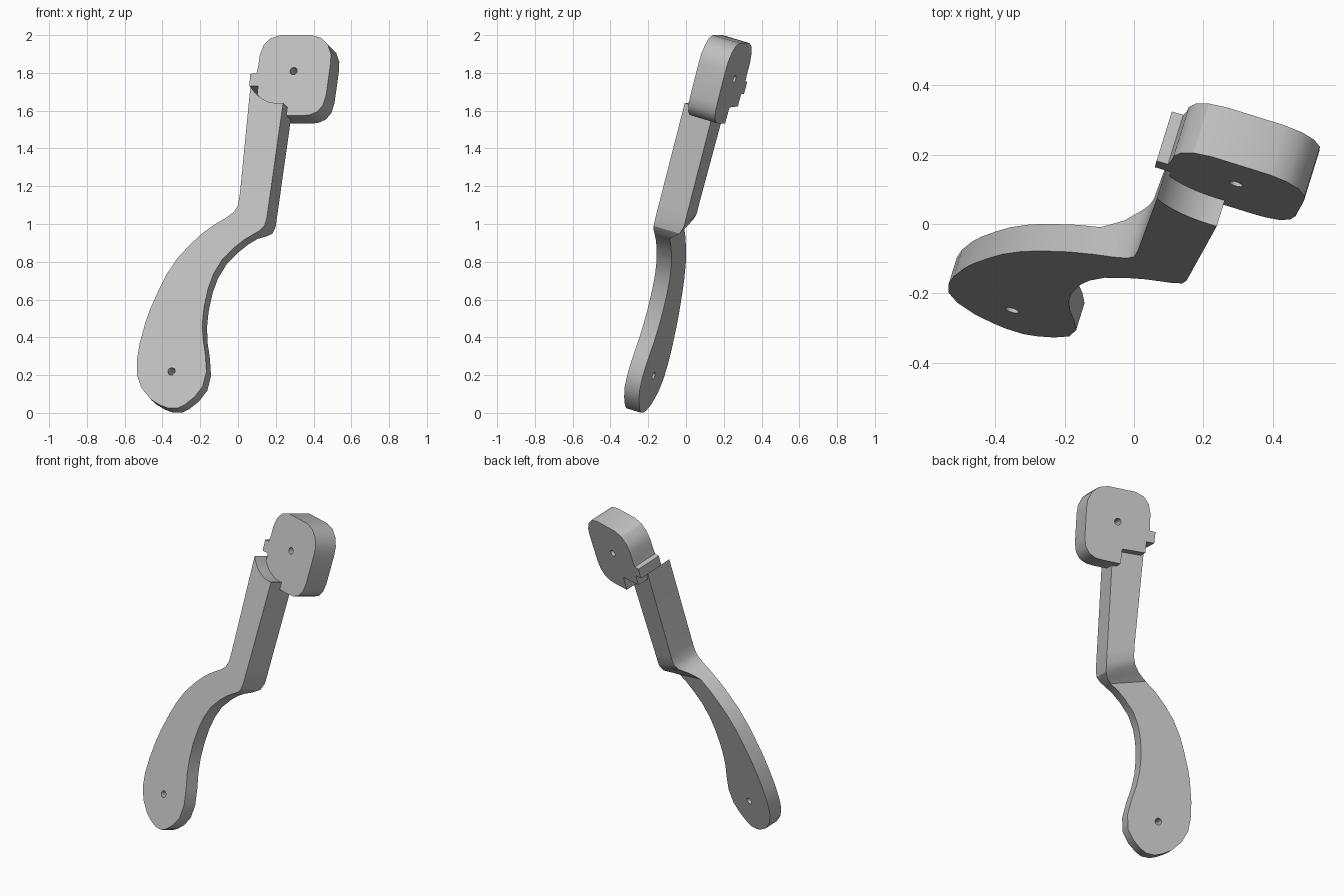
import bpy
import bmesh
from mathutils import Vector

if "Cube" in bpy.data.objects:
    bpy.data.objects.remove(bpy.data.objects["Cube"], do_unlink=True)

grey = bpy.data.materials.new("plain grey")
grey.use_nodes = True
GREY = (0.52, 0.52, 0.52, 1)
grey.diffuse_color = GREY
grey.node_tree.nodes["Principled BSDF"].inputs["Base Color"].default_value = GREY

# All parts share one tilted front plane; depth runs backwards along its normal
BACK = Vector((0.28, 0.9, -0.27)).normalized()


def on_plane(x, z, depth=0.0):
    """Point seen at (x, z) from the front, on the plane at the given depth."""
    return Vector((x, (0.27 * z - 0.28 * x - 0.382 + 0.98 * depth) / 0.9, z))


def make_object(name, bm):
    bmesh.ops.recalc_face_normals(bm, faces=bm.faces)
    mesh = bpy.data.meshes.new(name)
    bm.to_mesh(mesh)
    bm.free()
    mesh.materials.append(grey)
    obj = bpy.data.objects.new(name, mesh)
    bpy.context.collection.objects.link(obj)
    return obj


def prism(name, outline, depth, thickness):
    bm = bmesh.new()
    front = [bm.verts.new(on_plane(x, z, depth)) for x, z in outline]
    back = [bm.verts.new(v.co + BACK * thickness) for v in front]
    bm.faces.new(front)
    bm.faces.new(back[::-1])
    for i in range(len(front)):
        bm.faces.new((front[i - 1], front[i], back[i], back[i - 1]))
    return make_object(name, bm)


def bar(name, stations):
    """Bar between a left and a right rail, with its own thickness per station."""
    bm = bmesh.new()
    rings = []
    for left, right, thickness in stations:
        a, b = on_plane(*left), on_plane(*right)
        ring = (a, b, b + BACK * thickness, a + BACK * thickness)
        rings.append([bm.verts.new(p) for p in ring])
    for low, high in zip(rings, rings[1:]):
        for i in range(4):
            bm.faces.new((low[i - 1], low[i], high[i], high[i - 1]))
    bm.faces.new(rings[0])
    bm.faces.new(rings[-1])
    return make_object(name, bm)


def bore(obj, x, z, depth, radius, segments):
    """Cut a round hole right through the part, square to the front plane."""
    bm = bmesh.new()
    bmesh.ops.create_cone(bm, cap_ends=True, segments=segments,
                          radius1=radius, radius2=radius, depth=1.0)
    cutter = make_object("hole_cutter", bm)
    cutter.location = on_plane(x, z, depth)
    cutter.rotation_euler = BACK.to_track_quat('Z', 'Y').to_euler()
    cutter.hide_render = True
    mod = obj.modifiers.new("hole", 'BOOLEAN')
    mod.operation = 'DIFFERENCE'
    mod.solver = 'EXACT'
    mod.object = cutter
    bpy.context.view_layer.objects.active = obj
    bpy.ops.object.modifier_apply(modifier=mod.name)
    bpy.data.objects.remove(cutter, do_unlink=True)


THIN, THICK, LAP = 0.085, 0.165, 0.081

# Lever: rounded paddle, curved neck, ramp at the elbow, straight thick arm
rails = [
    ((-.37, .025), (-.32, .025)), ((-.41, .04), (-.28, .045)),
    ((-.46, .07), (-.23, .085)), ((-.51, .13), (-.187, .14)),
    ((-.535, .2), (-.167, .22)), ((-.535, .28), (-.173, .31)),
    ((-.52, .37), (-.186, .4)), ((-.49, .48), (-.188, .48)),
    ((-.465, .55), (-.18, .56)), ((-.42, .65), (-.158, .66)),
    ((-.38, .73), (-.13, .735)), ((-.32, .82), (-.085, .81)),
    ((-.255, .89), (-.02, .875)), ((-.19, .95), (.03, .915)),
    ((-.12, 1.0), (.08, .945)), ((-.06, 1.035), (.115, .965)),
    ((-.02, 1.065), (.14, .99)), ((0, 1.1), (.152, 1.03)),
    ((.01, 1.16), (.162, 1.1)), ((.068, 1.75), (.247, 1.7)),
]
ramp = {15: 0.115, 16: 0.15}
lever = bar("lever_arm", [
    (l, r, ramp.get(i, THIN if i < 15 else THICK))
    for i, (l, r) in enumerate(rails)])
bore(lever, -.352, .22, 0, .02, 24)
bore(lever, .23, 1.82, 0, .188, 64)  # hollow round end of the arm

# Head: rounded block with a side tab and a stepped lower corner
head = prism("head_block", [
    (.06, 1.73), (.065, 1.795), (.098, 1.797), (.108, 1.84), (.114, 1.89),
    (.135, 1.945), (.172, 1.983), (.225, 2.0), (.39, 2.0),
    (.44, 1.985), (.475, 1.95), (.492, 1.9), (.49, 1.85), (.466, 1.68),
    (.45, 1.63), (.42, 1.595), (.38, 1.578), (.34, 1.574), (.23, 1.574),
    (.237, 1.66), (.1, 1.665), (.106, 1.73),
], LAP, 0.155)
bore(head, .294, 1.81, LAP, .02, 24)

# Lap joint: back half of the arm running into the head
lap = prism("lap_joint", [(.1, 1.58), (.248, 1.58), (.25, 1.7), (.112, 1.7)],
            LAP, THICK - LAP)

bpy.ops.object.select_all(action='DESELECT')
for part in (lever, head, lap):
    part.select_set(True)
bpy.context.view_layer.objects.active = lever
bpy.ops.object.shade_smooth_by_angle(angle=0.5)
